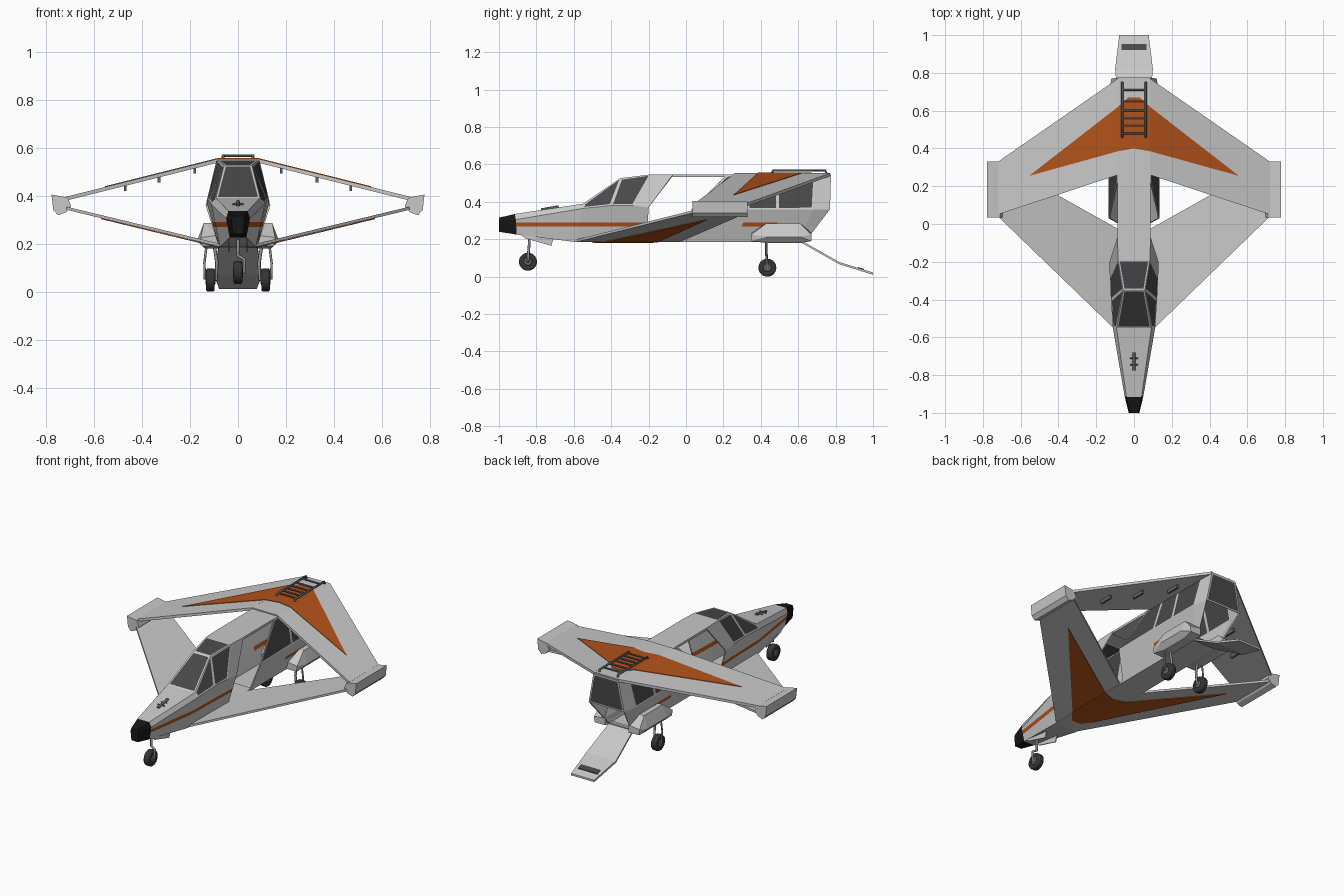
import bpy, bmesh, math
from mathutils import Vector

if "Cube" in bpy.data.objects:
    bpy.data.objects.remove(bpy.data.objects["Cube"])


def material(name, r, g, b):
    m = bpy.data.materials.new(name)
    m.diffuse_color = (r, g, b, 1)
    m.use_nodes = True
    m.node_tree.nodes["Principled BSDF"].inputs["Base Color"].default_value = m.diffuse_color
    return m


BODY = material("light grey paint", .58, .58, .58)
ORANGE = material("orange paint", .45, .085, .01)
GLASS = material("dark glass", .065, .065, .068)
BLACK = material("black nose", .008, .008, .008)
RUBBER = material("tyre rubber", .035, .035, .035)
METAL = material("bare metal", .3, .31, .32)
STEEL = material("dark steel", .11, .13, .14)


def finish(name, bm, mats, mirror=False, solid=0):
    bmesh.ops.recalc_face_normals(bm, faces=bm.faces)
    me = bpy.data.meshes.new(name)
    bm.to_mesh(me)
    bm.free()
    for m in mats:
        me.materials.append(m)
    ob = bpy.data.objects.new(name, me)
    bpy.context.collection.objects.link(ob)
    if mirror:
        ob.modifiers.new("mirror", 'MIRROR')
    if solid:
        s = ob.modifiers.new("skin", 'SOLIDIFY')
        s.thickness, s.offset = solid, -1
    return ob


def plate(name, pts, t, mat, mirror=True):
    """Flat outline extruded downwards by t."""
    bm = bmesh.new()
    a = [bm.verts.new(p) for p in pts]
    b = [bm.verts.new((p[0], p[1], p[2] - t)) for p in pts]
    bm.faces.new(a)
    bm.faces.new(b[::-1])
    n = len(pts)
    for i in range(n):
        bm.faces.new((a[i], b[i], b[(i + 1) % n], a[(i + 1) % n]))
    return finish(name, bm, [mat], mirror)


def hull(name, pts, mat, mirror=False):
    bm = bmesh.new()
    for p in pts:
        bm.verts.new(p)
    bmesh.ops.convex_hull(bm, input=bm.verts)
    bmesh.ops.dissolve_limit(bm, angle_limit=.02, verts=bm.verts, edges=bm.edges)
    return finish(name, bm, [mat], mirror)


def box(name, lo, hi, mat, mirror=False):
    return hull(name, [(x, y, z) for x in (lo[0], hi[0]) for y in (lo[1], hi[1])
                       for z in (lo[2], hi[2])], mat, mirror)


def tube(name, pts, r, mat):
    cu = bpy.data.curves.new(name, 'CURVE')
    cu.dimensions = '3D'
    cu.bevel_depth, cu.bevel_resolution, cu.use_fill_caps = r, 2, True
    sp = cu.splines.new('POLY')
    sp.points.add(len(pts) - 1)
    for p, q in zip(sp.points, pts):
        p.co = (*q, 1)
    cu.materials.append(mat)
    ob = bpy.data.objects.new(name, cu)
    bpy.context.collection.objects.link(ob)


def ring(bottom, mid, top):
    """Ten-point fuselage section from three (half width, y, z) corners; stripe at z .27-.29."""
    b, m, t = Vector(bottom), Vector(mid), Vector(top)
    s = [b.lerp(m, (z - b.z) / (m.z - b.z)) for z in (.268, .29)]
    half = [b, *s, m, t]
    return half + [Vector((-p.x, p.y, p.z)) for p in half[::-1]]


def fuselage(name, rings, windows, stripes, noses=(), rear=False):
    """Hollow loft; windows, stripes and noses are chosen by segment number."""
    bm = bmesh.new()
    vs = [[bm.verts.new(p) for p in r] for r in rings]
    panes = []
    for i in range(len(vs) - 1):
        for j in range(10):
            k = (j + 1) % 10
            f = bm.faces.new((vs[i][j], vs[i][k], vs[i + 1][k], vs[i + 1][j]))
            if i in noses:
                f.material_index = 3
            elif j in (1, 7) and i in stripes:
                f.material_index = 1
            elif j in windows.get(i, ()):
                panes.append(f)
    if noses:
        bm.faces.new(vs[0]).material_index = 3
    if rear:
        panes.append(bm.faces.new(vs[-1][3:7]))
    bmesh.ops.recalc_face_normals(bm, faces=bm.faces)
    bmesh.ops.inset_individual(bm, faces=panes, thickness=.012)
    for f in panes:
        f.material_index = 2
    return finish(name, bm, [BODY, ORANGE, GLASS, BLACK], solid=.007)


# front fuselage: nose cone, hood, windscreen, open rear edge at the doorway
fuselage("front_fuselage", [
    ring((.022, -1, .24), (.028, -1, .298), (.022, -1, .315)),
    ring((.035, -.905, .225), (.05, -.91, .305), (.04, -.915, .335)),
    ring((.075, -.59, .185), (.112, -.55, .365), (.092, -.55, .39)),
    ring((.077, -.36, .185), (.122, -.4, .38), (.058, -.35, .527)),
    ring((.078, -.28, .185), (.128, -.28, .38), (.084, -.19, .546)),
    ring((.08, -.21, .185), (.13, -.2, .37), (.088, -.07, .546)),
], {2: (3, 4, 5), 3: (3, 4, 5)}, (1, 2, 3, 4), noses=(0,))

# rear cabin with side windows, rear window and open ramp bay
fuselage("rear_cabin", [
    ring((.08, 0, .185), (.135, .03, .36), (.09, .22, .546)),
    ring((.08, .27, .185), (.135, .33, .36), (.09, .35, .546)),
    ring((.08, .49, .185), (.135, .49, .36), (.09, .49, .546)),
    ring((.08, .6, .185), (.135, .68, .36), (.09, .69, .546)),
    ring((.078, .64, .19), (.12, .77, .36), (.085, .775, .546)),
], {0: (3, 5), 1: (3, 5), 2: (3, 5)}, (1,), rear=True)

box("doorway_roof", (-.088, -.09, .532), (.088, .24, .546), BODY)
box("doorway_floor", (-.08, -.23, .185), (.08, .02, .197), BODY)


# joined wings: upper one droops, lower one rises to the tip pods
def z_up(x):
    return .553 - max(0, x - .085) * .25


def z_low(x):
    return .188 + max(0, x - .08) * .242


def on(zf, pts, dz=0):
    return [(x, y, zf(x) + dz) for x, y in pts]


plate("upper_wing", on(z_up, [(.085, .26), (.72, .05), (.72, .33), (.085, .77)]), .016, BODY)
plate("lower_wing", on(z_low, [(.078, -.58), (.72, .04), (.72, .33), (.078, -.03)], .012), .013, BODY)
plate("upper_wing_centre", on(z_up, [(0, .26), (.086, .26), (.086, .77), (0, .77)]), .01, BODY)

# orange chevrons as thin plates on the wing skins
plate("top_chevron_centre", on(z_up, [(0, .4), (.085, .385), (.085, .62), (.03, .67), (0, .67)], .003),
      .004, ORANGE)
plate("top_chevron_arm", on(z_up, [(.085, .385), (.555, .255), (.085, .62)], .003), .004, ORANGE)
plate("belly_chevron_centre", on(z_low, [(0, -.5), (.03, -.5), (.085, -.43), (.085, -.15), (0, -.18)], -.003),
      .004, ORANGE)
plate("belly_chevron_arm", on(z_low, [(.085, -.43), (.57, .11), (.085, -.15)], -.001), .004, ORANGE)

# wing tip pods
section = [(.777, .404), (.71, .392), (.695, .356), (.717, .33), (.75, .318), (.77, .34)]
hull("wing_tip_pod", [(x, y, z) for x, z in section for y in (.035, .33)], BODY, True)

# small pylons under the upper wing
for x, y in ((.18, .55), (.33, .43), (.47, .32)):
    z = z_up(x) - .016
    box("wing_pylon", (x - .006, y - .04, z - .022), (x + .006, y + .04, z + .004), STEEL, True)

# side sponsons
pod = [(.08, .18), (.14, .18), (.17, .213), (.143, .285), (.1, .285)]
hull("sponson", [(x, y, z) for x, z in pod for y in (.43, .61)] +
     [(x, y, z) for y in (.35, .67) for x, z in ((.08, .19), (.15, .19), (.155, .225), (.08, .235))],
     BODY, True)

# rear loading ramp with tread
outline = [(.08, .61, .197), (.1, .82, .078), (.078, 1, .022)]
for a, b in zip(outline, outline[1:]):
    plate("loading_ramp", [(0, *a[1:]), a, b, (0, *b[1:])], .012, BODY)
plate("ramp_tread", [(0, .92, .051), (.066, .92, .051), (.066, .953, .041), (0, .953, .041)], .006, GLASS)


# landing gear
def wheel(name, x, y, z, r, w):
    for part, rad, wid, mat in ((name, r, w, RUBBER), (name + "_hub", r * .5, w + .006, STEEL)):
        bpy.ops.mesh.primitive_cylinder_add(vertices=28, radius=rad, depth=wid, location=(x, y, z),
                                            rotation=(0, math.pi / 2, 0))
        ob = bpy.context.object
        ob.name = part
        ob.data.materials.append(mat)
        bv = ob.modifiers.new("round", 'BEVEL')
        bv.width, bv.segments = wid * .2, 2
        bpy.ops.object.shade_smooth_by_angle(angle=math.radians(40))


wheel("nose_wheel", 0, -.845, .08, .048, .036)
tube("nose_strut", [(0, -.835, .24), (0, -.84, .15), (.026, -.842, .135), (.026, -.845, .08), (0, -.845, .08)],
     .007, METAL)
for s in (-1, 1):
    wheel("main_wheel", s * .115, .435, .048, .048, .036)
    tube("main_strut", [(s * .1, .43, .2), (s * .088, .43, .12), (s * .09, .435, .05), (s * .115, .435, .048)],
         .007, METAL)
    tube("main_strut_brace", [(s * .13, .43, .2), (s * .14, .43, .12), (s * .138, .435, .05)], .005, METAL)
hull("nose_gear_door", [(x, y, z) for x in (.034, .04) for y, z in
                        ((-.88, .222), (-.86, .205), (-.72, .165), (-.71, .2))], BODY, True)

# roof ladder
for s in (-1, 1):
    tube("ladder_rail", [(s * .062, .46, .553), (s * .062, .465, .567), (s * .062, .745, .567),
                         (s * .062, .75, .553)], .006, STEEL)
for y in (.48, .52, .56, .6, .65, .71):
    tube("ladder_rung", [(-.062, y, .566), (.062, y, .566)], .005, STEEL)

# sensor fitting on the hood
tube("hood_sensor", [(0, -.775, .357), (0, -.68, .374)], .008, STEEL)
for y in (-.745, -.71):
    tube("hood_sensor_bar", [(-.022, y, .364), (.022, y, .364)], .004, STEEL)
